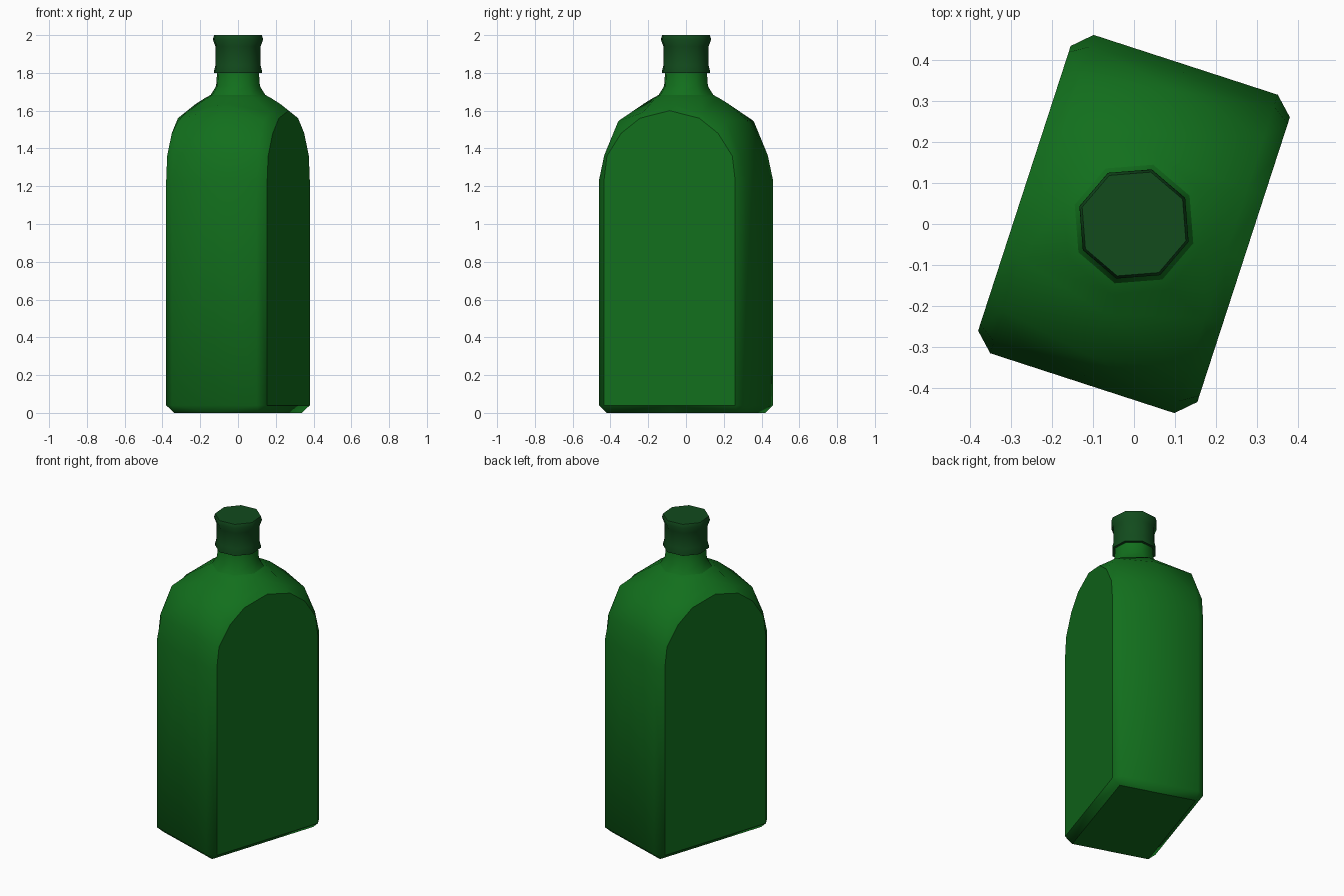
import bpy, bmesh, math

if "Cube" in bpy.data.objects:
    bpy.data.objects.remove(bpy.data.objects["Cube"])

TURN = math.radians(-18)


def material(name, rgb):
    m = bpy.data.materials.new(name)
    m.diffuse_color = (*rgb, 1)
    m.use_nodes = True
    m.node_tree.nodes["Principled BSDF"].inputs["Base Color"].default_value = m.diffuse_color
    return m


def finish(bm, name, mat):
    mesh = bpy.data.meshes.new(name)
    bm.to_mesh(mesh)
    bm.free()
    mesh.materials.append(mat)
    ob = bpy.data.objects.new(name, mesh)
    ob.rotation_euler.z = TURN
    bpy.context.collection.objects.link(ob)
    return ob


def lathe(name, profile, mat, sides=8, capped=False):
    """Eight-sided turned part from (radius, z) points, bottom to top."""
    bm = bmesh.new()
    rings = [[bm.verts.new((r * math.cos(k * math.tau / sides),
                            r * math.sin(k * math.tau / sides), z))
              for k in range(sides)] for r, z in profile]
    for lo, hi in zip(rings, rings[1:]):
        for k in range(sides):
            n = (k + 1) % sides
            bm.faces.new((lo[k], lo[n], hi[n], hi[k])).smooth = True
    if capped:
        for face in (bm.faces.new(rings[-1]), bm.faces.new(rings[0][::-1])):
            for e in face.edges:
                e.smooth = False
    return finish(bm, name, mat)


glass = material("green_glass", (0.006, 0.16, 0.012))
cap_green = material("dark_green_cap", (0.006, 0.07, 0.012))

# Body: one quarter, mirrored. Columns run up the flat side, the corner and the middle
W, WI, D, DI = 0.281, 0.236, 0.408, 0.365
side = [(DI, 0.04), (DI, 1.23), (0.349, 1.36), (0.27, 1.48), (0.165, 1.56), (0, 1.60)]
corner = [(D, 0.04), (D, 1.23), (0.378, 1.365), (0.30, 1.545), (0.165, 1.59), (0, 1.635)]
middle = [(D, 0.04), (D, 1.23), (0.388, 1.38), (0.34, 1.55), (0.23, 1.64)]

bm = bmesh.new()
V = bm.verts.new
A = [V((W, y, z)) for y, z in side]
B = [V((WI, y, z)) for y, z in corner]
C = [V((0, y, z)) for y, z in middle]


def ring(r, z):
    return [V((r, 0, z)), V((r * 0.7071, r * 0.7071, z)), V((0, r, z))]


R, N = ring(0.18, 1.669), ring(0.152, 1.683)
base_corner, base_mid = V((WI, DI, 0)), V((0, DI, 0))
base_side, base_centre = V((WI, 0, 0)), V((0, 0, 0))
side_low = V((W, 0, 0.04))

for i in range(5):
    bm.faces.new((A[i], A[i + 1], B[i + 1], B[i]))
for i in range(4):
    bm.faces.new((B[i], B[i + 1], C[i + 1], C[i]))

# Shoulder running into the neck
bm.faces.new((B[4], R[1], R[2], C[4]))
bm.faces.new((B[4], B[5], R[0], R[1]))
for i in range(2):
    bm.faces.new((R[i], N[i], N[i + 1], R[i + 1]))

# Bottom bevel
bm.faces.new((A[0], B[0], base_corner))
bm.faces.new((B[0], C[0], base_mid, base_corner))
bm.faces.new((side_low, A[0], base_corner, base_side))

# Flat side panel and base
panel = bm.faces.new((side_low, *reversed(A)))
base = bm.faces.new((base_corner, base_mid, base_centre, base_side))
bmesh.ops.recalc_face_normals(bm, faces=bm.faces[:])
panel.normal_update()
if panel.normal.x < 0:
    bmesh.ops.reverse_faces(bm, faces=bm.faces[:])
for f in bm.faces:
    f.smooth = True
for f in (panel, base):
    for e in f.edges:
        if len(e.link_faces) == 2:
            e.smooth = False
body = finish(bm, "bottle_body", glass)
mirror = body.modifiers.new("Mirror", "MIRROR")
mirror.use_axis = (True, True, False)
mirror.merge_threshold = 0.0005

# Neck and cap
lathe("bottle_neck", [(0.152, 1.683), (0.122, 1.73), (0.116, 1.81)], glass)
lathe("bottle_cap", [(0.134, 1.80), (0.135, 1.805), (0.126, 1.84), (0.126, 1.94),
                     (0.140, 1.978), (0.133, 2.0)], cap_green, capped=True)
